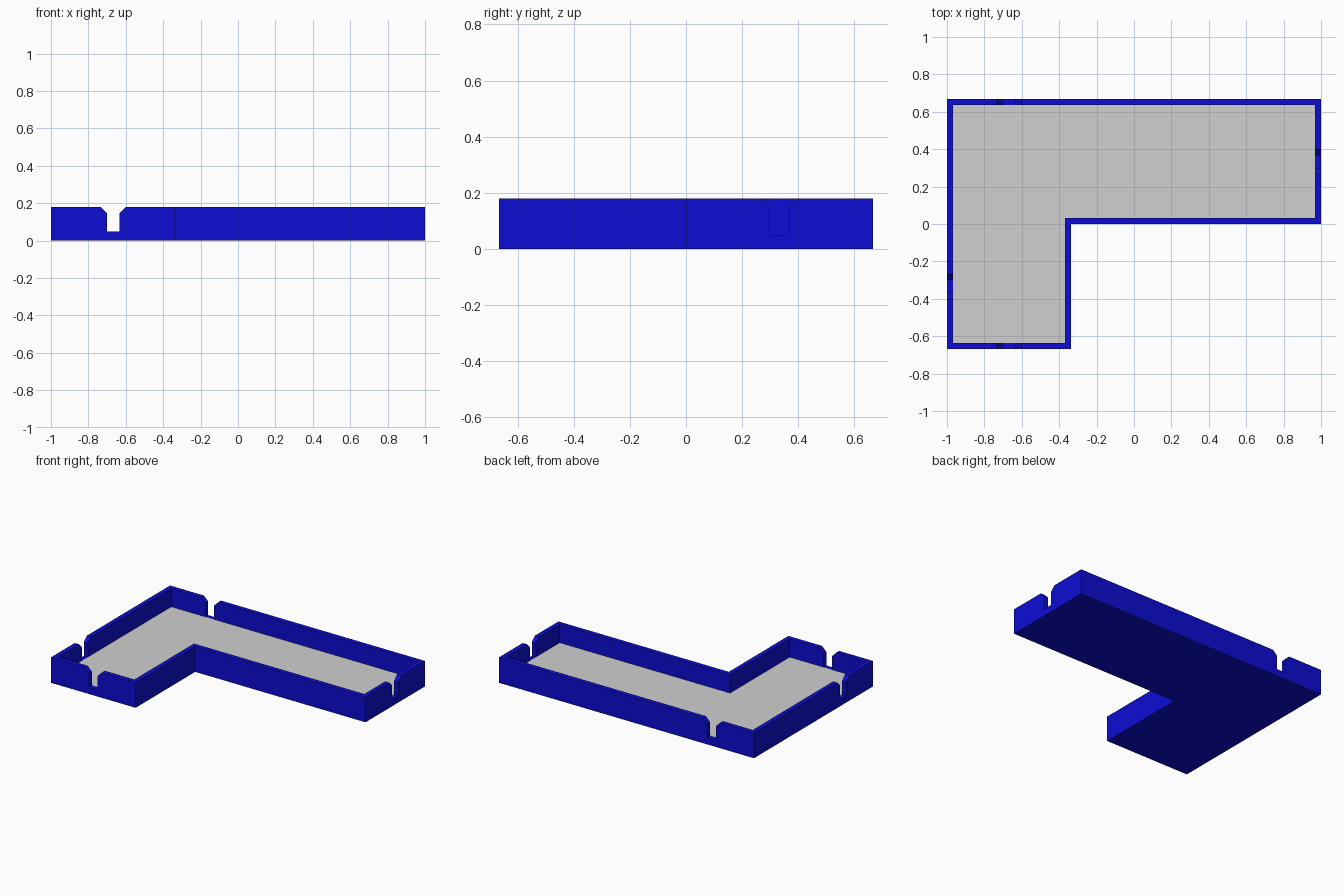
import bpy, bmesh
from mathutils import Vector

if "Cube" in bpy.data.objects:
    bpy.data.objects.remove(bpy.data.objects["Cube"])

H, WALL, FLOOR, RECESS = 0.18, 0.032, 0.05, 0.045
HALF, CHAMFER = 0.034, 0.033          # notch half width and lead-in chamfer


def material(name, rgb):
    m = bpy.data.materials.new(name)
    m.diffuse_color = (*rgb, 1)
    m.use_nodes = True
    m.node_tree.nodes["Principled BSDF"].inputs["Base Color"].default_value = m.diffuse_color
    return m


blue = material("blue", (0.004, 0.004, 0.66))
grey = material("light grey", (0.63, 0.63, 0.63))

# L-shaped outline, counter-clockwise, and its inset copy
outline = [Vector(p) for p in [(-1, -0.667), (-0.336, -0.667), (-0.336, 0),
                               (1, 0), (1, 0.667), (-1, 0.667)]]
N = len(outline)
edge_dir = [(outline[(i + 1) % N] - outline[i]).normalized() for i in range(N)]
inward = [Vector((-d.y, d.x)) for d in edge_dir]
inset = [outline[i] + WALL * (inward[i - 1] + inward[i]) for i in range(N)]

# Notch centre on each wall that has one (wall index: point)
notches = {0: Vector((-0.667, -0.667)), 3: Vector((1, 0.333)),
           4: Vector((-0.667, 0.667)), 5: Vector((-1, -0.333))}


def finish(bm, name, mat):
    bmesh.ops.remove_doubles(bm, verts=bm.verts, dist=1e-5)
    bmesh.ops.recalc_face_normals(bm, faces=bm.faces)
    me = bpy.data.meshes.new(name)
    bm.to_mesh(me)
    bm.free()
    me.materials.append(mat)
    bpy.context.collection.objects.link(bpy.data.objects.new(name, me))


def face(bm, pts):
    return bm.faces.new([bm.verts.new(p) for p in pts])


# Tray: base and notched walls as one closed solid
bm = bmesh.new()
face(bm, [p.to_3d() for p in reversed(outline)])
face(bm, [(p.x, p.y, RECESS) for p in inset])
steps = [(-HALF - CHAMFER, H), (-HALF, H - CHAMFER), (-HALF, FLOOR),
         (HALF, FLOOR), (HALF, H - CHAMFER), (HALF + CHAMFER, H)]
for i in range(N):
    j = (i + 1) % N
    outer = [(*outline[i], H)]
    inner = [(*inset[i], H)]
    if i in notches:
        for s, z in steps:
            p = notches[i] + edge_dir[i] * s
            outer.append((*p, z))
            inner.append((*(p + inward[i] * WALL), z))
    outer.append((*outline[j], H))
    inner.append((*inset[j], H))
    face(bm, [(*outline[i], 0), (*outline[j], 0)] + outer[::-1])
    face(bm, inner + [(*inset[j], RECESS), (*inset[i], RECESS)])
    for k in range(len(outer) - 1):
        face(bm, [outer[k], outer[k + 1], inner[k + 1], inner[k]])
finish(bm, "tray", blue)

# Floor panel laid in the recess, level with the notch bottoms
bm = bmesh.new()
panel = face(bm, [(p.x, p.y, RECESS) for p in inset])
ext = bmesh.ops.extrude_face_region(bm, geom=[panel], use_keep_orig=True)
top = [v for v in ext["geom"] if isinstance(v, bmesh.types.BMVert)]
bmesh.ops.translate(bm, verts=top, vec=(0, 0, FLOOR - RECESS))
finish(bm, "floor_panel", grey)
